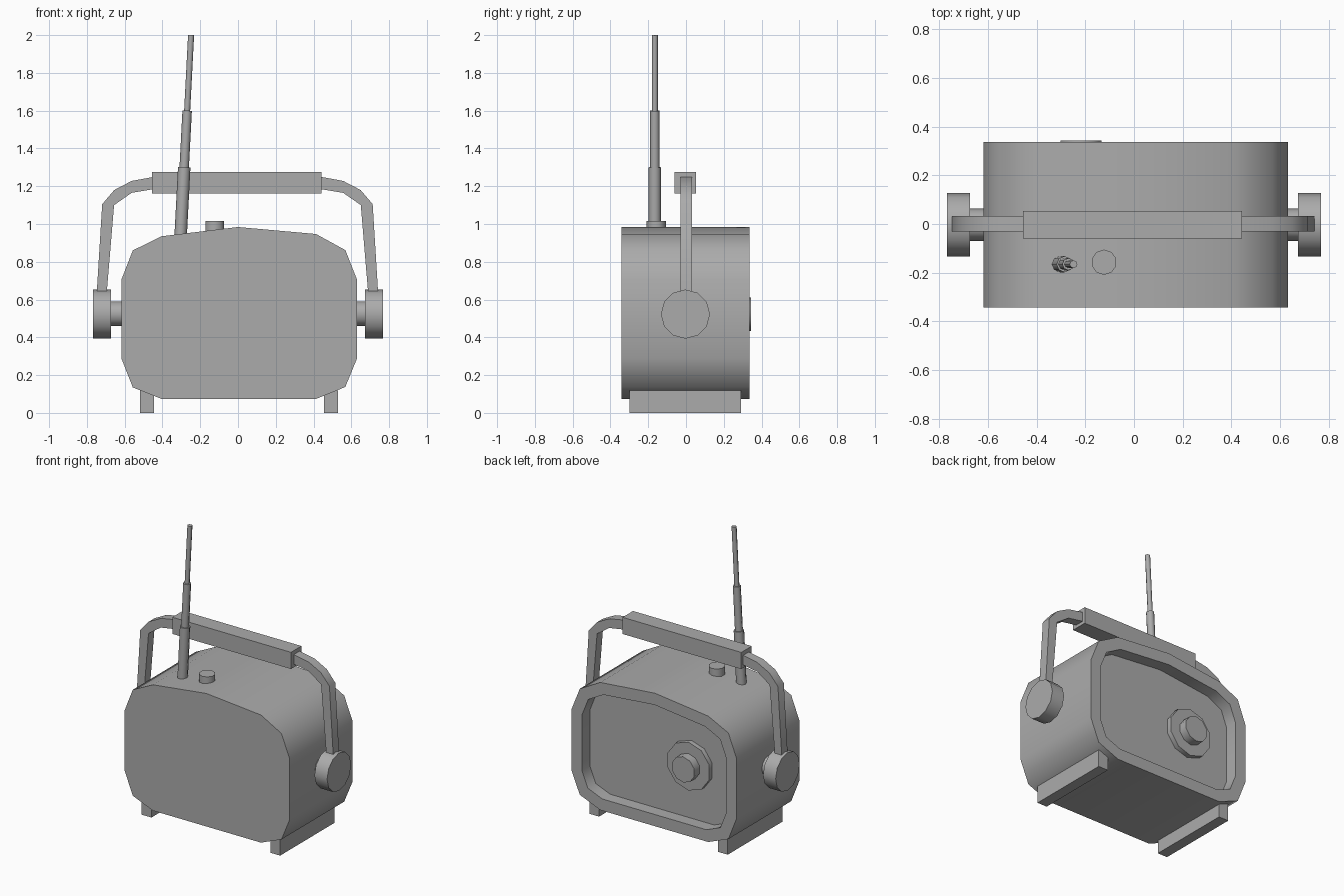
import bpy, bmesh, math
from mathutils import Vector

if "Cube" in bpy.data.objects:
    bpy.data.objects.remove(bpy.data.objects["Cube"], do_unlink=True)

GREY = (0.41, 0.41, 0.41, 1.0)
grey = bpy.data.materials.new("mid grey")
grey.use_nodes = True
grey.diffuse_color = GREY
grey.node_tree.nodes["Principled BSDF"].inputs["Base Color"].default_value = GREY


def finish(bm, name, smooth=None):
    bmesh.ops.recalc_face_normals(bm, faces=bm.faces)
    mesh = bpy.data.meshes.new(name)
    bm.to_mesh(mesh)
    bm.free()
    mesh.materials.append(grey)
    obj = bpy.data.objects.new(name, mesh)
    bpy.context.collection.objects.link(obj)
    if smooth:
        bpy.ops.object.select_all(action='DESELECT')
        obj.select_set(True)
        bpy.context.view_layer.objects.active = obj
        bpy.ops.object.shade_smooth_by_angle(angle=math.radians(smooth))
    return obj


def prism(profile, y0, y1):
    """Extrude an (x, z) outline along y; returns the mesh and its back face."""
    bm = bmesh.new()
    front = [bm.verts.new((x, y0, z)) for x, z in profile]
    back = [bm.verts.new((x, y1, z)) for x, z in profile]
    n = len(profile)
    bm.faces.new(front)
    cap = bm.faces.new(back[::-1])
    for i in range(n):
        j = (i + 1) % n
        bm.faces.new((front[i], back[i], back[j], front[j]))
    bmesh.ops.recalc_face_normals(bm, faces=bm.faces)
    bm.normal_update()
    return bm, cap


def box(name, x0, x1, y0, y1, z0, z1):
    bm, _ = prism([(x0, z0), (x1, z0), (x1, z1), (x0, z1)], y0, y1)
    return finish(bm, name)


def rod(name, start, end, radius, sides, smooth=None):
    """Capped cylinder between two points."""
    start, end = Vector(start), Vector(end)
    axis = end - start
    bm = bmesh.new()
    bmesh.ops.create_cone(bm, cap_ends=True, segments=sides, radius1=radius,
                          radius2=radius, depth=axis.length)
    turn = Vector((0, 0, 1)).rotation_difference(axis.normalized())
    for v in bm.verts:
        v.co = turn @ v.co + (start + end) / 2
    return finish(bm, name, smooth)


# Case with a recessed back panel
outline = [(-0.405, 0.074), (0.413, 0.074), (0.568, 0.137), (0.631, 0.29),
           (0.631, 0.704), (0.568, 0.862), (0.413, 0.947), (0, 0.984),
           (-0.405, 0.935), (-0.557, 0.86), (-0.618, 0.704),
           (-0.618, 0.29), (-0.557, 0.135)]
bm, cap = prism(outline, -0.342, 0.337)
bmesh.ops.inset_region(bm, faces=[cap], thickness=0.08, use_even_offset=True)
sunk = bmesh.ops.extrude_face_region(bm, geom=[cap])["geom"]
if cap.is_valid:
    bmesh.ops.delete(bm, geom=[cap], context='FACES_ONLY')
bmesh.ops.translate(bm, vec=(0, -0.085, 0),
                    verts=[g for g in sunk if isinstance(g, bmesh.types.BMVert)])
finish(bm, "case", 50)

# Tuning dial inside the recess
rod("dial_base", (-0.218, 0.245, 0.522), (-0.218, 0.285, 0.522), 0.165, 10, 40)
rod("dial_knob", (-0.218, 0.28, 0.522), (-0.218, 0.343, 0.522), 0.088, 10, 40)

# Mirrored feet, pivots and handle arms
arm = [(0.747, 0.6), (0.716, 1.105), (0.652, 1.18), (0.56, 1.228), (0.44, 1.25),
       (0.44, 1.185), (0.56, 1.165), (0.653, 1.1), (0.695, 0.6)]
for side, s in (("left", 1), ("right", -1)):
    x0, x1 = sorted((0.005 + s * 0.45, 0.005 + s * 0.524))
    box(side + "_foot", x0, x1, -0.30, 0.29, 0, 0.118)
    rod(side + "_axle", (s * 0.58, -0.003, 0.525), (s * 0.70, -0.003, 0.525), 0.066, 12, 40)
    rod(side + "_pivot", (s * 0.672, -0.003, 0.523), (s * 0.767, -0.003, 0.523), 0.13, 12, 40)
    bm, _ = prism([(s * x - 0.003, z) for x, z in arm], -0.03, 0.033)
    finish(bm, side + "_handle_arm", 50)

# Grip
box("handle_grip", -0.455, 0.443, -0.06, 0.053, 1.162, 1.276)


# Telescopic antenna, leaning slightly
def lean(z):
    return (-0.303 + (z - 0.95) * 0.052, -0.165, z)


for i, (z0, z1, r) in enumerate(((0.91, 1.3, 0.033), (1.29, 1.6, 0.025), (1.59, 2.0, 0.016))):
    rod("antenna_section_%d" % (i + 1), lean(z0), lean(z1), r, 8, 50)

# Top button
rod("top_knob", (-0.123, -0.157, 0.94), (-0.123, -0.157, 1.017), 0.052, 10, 40)
